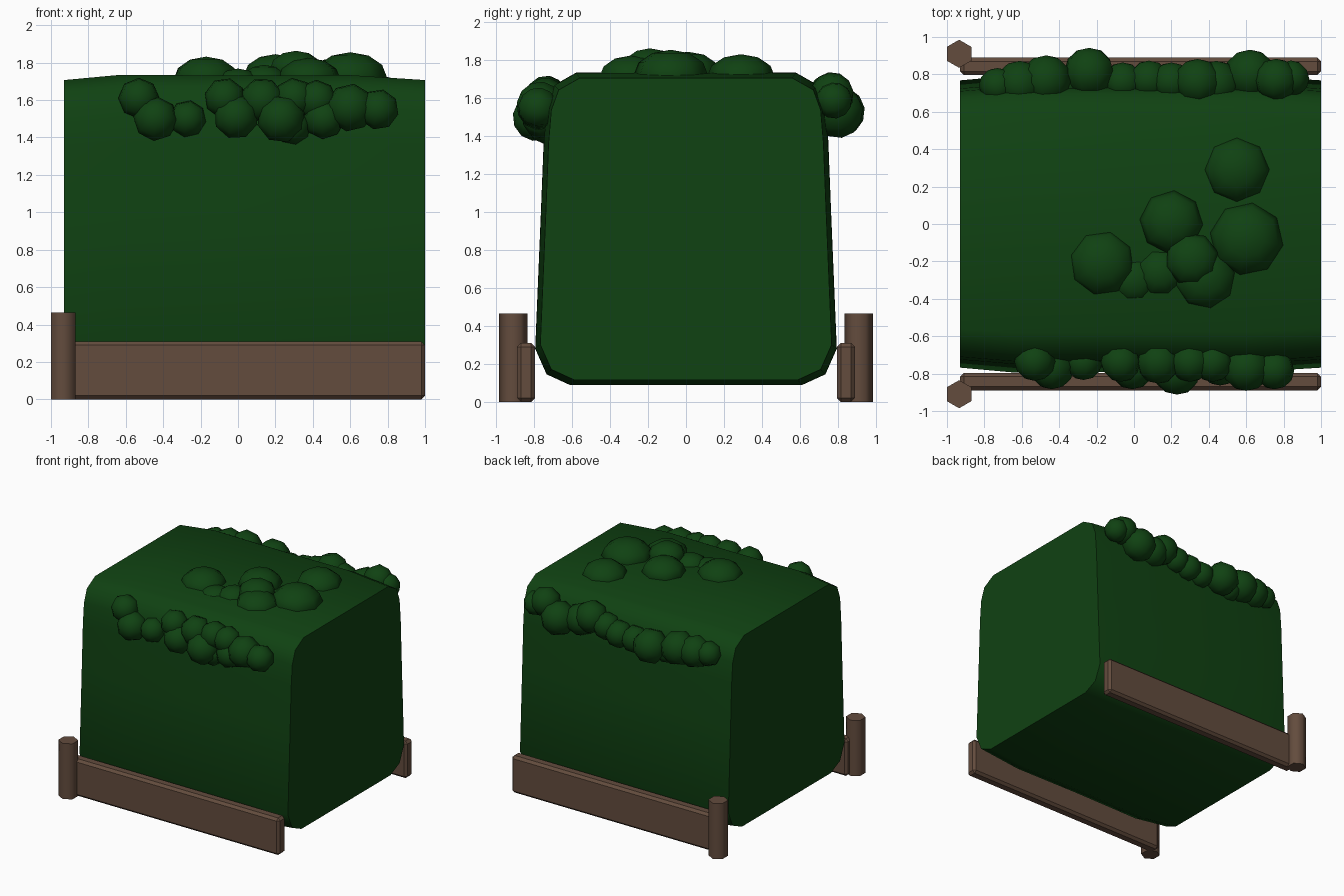
import bpy, bmesh, math
from mathutils import Matrix, Vector

if "Cube" in bpy.data.objects:
    bpy.data.objects.remove(bpy.data.objects["Cube"])

def material(name, rgb):
    m = bpy.data.materials.new(name)
    m.diffuse_color = (*rgb, 1)
    m.use_nodes = True
    m.node_tree.nodes["Principled BSDF"].inputs["Base Color"].default_value = m.diffuse_color
    return m

GREEN = material("hedge green", (0.005, 0.054, 0.006))
BROWN = material("wood brown", (0.125, 0.072, 0.047))

def finish(bm, name, mat, angle=35):
    bmesh.ops.recalc_face_normals(bm, faces=bm.faces[:])
    me = bpy.data.meshes.new(name)
    bm.to_mesh(me)
    bm.free()
    me.materials.append(mat)
    ob = bpy.data.objects.new(name, me)
    bpy.context.collection.objects.link(ob)
    bpy.ops.object.select_all(action='DESELECT')
    bpy.context.view_layer.objects.active = ob
    ob.select_set(True)
    bpy.ops.object.shade_smooth_by_angle(angle=math.radians(angle))
    return ob

# Hedge body: rounded section lofted along x, slightly pinched at both ends
half = [(0.61, 0.088), (0.735, 0.145), (0.795, 0.28), (0.765, 1.0), (0.75, 1.38),
        (0.735, 1.56), (0.695, 1.67), (0.58, 1.735)]
section = half + [(-y, z) for y, z in reversed(half)]
bm = bmesh.new()
rings = []
for x, s in ((-0.93, 0.966), (-0.63, 1.0), (0.0, 0.995), (0.6, 0.998), (1.0, 0.966)):
    rings.append([bm.verts.new((x, y * s, 0.91 + (z - 0.91) * s)) for y, z in section])
n = len(section)
for a, b in zip(rings, rings[1:]):
    for i in range(n):
        j = (i + 1) % n
        bm.faces.new((a[i], a[j], b[j], b[i]))
bm.faces.new(rings[0])
bm.faces.new(rings[-1])
finish(bm, "hedge_body", GREEN, 50)

# Leaf clumps: low-poly balls whose pole points away from the hedge
def clumps(name, items, axis, squash):
    bm = bmesh.new()
    turn = Vector(axis).to_track_quat('Z', 'Y').to_matrix().to_4x4()
    for k, (x, y, z, r) in enumerate(items):
        mat = (Matrix.Translation((x, y, z)) @ turn @ Matrix.Rotation(k * 0.7, 4, 'Z')
               @ Matrix.Diagonal((r, r, r * squash, 1)))
        bmesh.ops.create_uvsphere(bm, u_segments=8, v_segments=6, radius=1, matrix=mat)
    finish(bm, name, GREEN, 60)

clumps("top_leaves", [
    (0.55, 0.29, 1.71, 0.18), (0.20, 0.01, 1.73, 0.17), (0.60, -0.08, 1.72, 0.20),
    (-0.17, -0.21, 1.71, 0.18), (0.00, -0.30, 1.68, 0.13), (0.14, -0.26, 1.70, 0.13),
    (0.31, -0.19, 1.765, 0.145), (0.38, -0.29, 1.71, 0.17)], (0, 0, 1), 0.68)

clumps("front_leaves", [
    (-0.53, -0.735, 1.61, 0.11), (-0.44, -0.77, 1.50, 0.12), (-0.27, -0.74, 1.50, 0.10),
    (-0.07, -0.74, 1.61, 0.11), (-0.01, -0.77, 1.51, 0.12), (0.13, -0.74, 1.60, 0.12),
    (0.23, -0.79, 1.50, 0.13), (0.29, -0.74, 1.46, 0.10), (0.30, -0.74, 1.61, 0.11),
    (0.42, -0.74, 1.60, 0.11), (0.46, -0.76, 1.50, 0.11), (0.60, -0.77, 1.56, 0.13),
    (0.75, -0.78, 1.55, 0.11)], (0, -1, 0.15), 0.95)

clumps("back_leaves", [
    (-0.73, 0.74, 1.57, 0.10), (-0.61, 0.75, 1.56, 0.13), (-0.47, 0.77, 1.56, 0.14),
    (-0.36, 0.75, 1.50, 0.10), (-0.24, 0.81, 1.53, 0.14), (-0.06, 0.76, 1.52, 0.11),
    (0.08, 0.77, 1.53, 0.11), (0.20, 0.76, 1.56, 0.11), (0.34, 0.76, 1.60, 0.13),
    (0.44, 0.75, 1.55, 0.13), (0.62, 0.80, 1.53, 0.14), (0.76, 0.77, 1.62, 0.12),
    (0.84, 0.78, 1.59, 0.10)], (0, 1, 0.15), 0.95)

# Wooden edging: one plank and one hexagonal post on each long side
for side, tag in ((-1, "front"), (1, "back")):
    bm = bmesh.new()
    bmesh.ops.create_cube(bm, size=1, matrix=Matrix.Translation((0.035, side * 0.843, 0.155))
                          @ Matrix.Diagonal((1.93, 0.094, 0.31, 1)))
    bmesh.ops.bevel(bm, geom=bm.edges[:], offset=0.02, segments=1, affect='EDGES')
    finish(bm, tag + "_plank", BROWN, 30)

    bm = bmesh.new()
    bmesh.ops.create_cone(bm, cap_ends=True, segments=6, radius1=0.075, radius2=0.075, depth=0.465,
                          matrix=Matrix.Translation((-0.935, side * 0.91, 0.2325)))
    finish(bm, tag + "_post", BROWN, 65)
